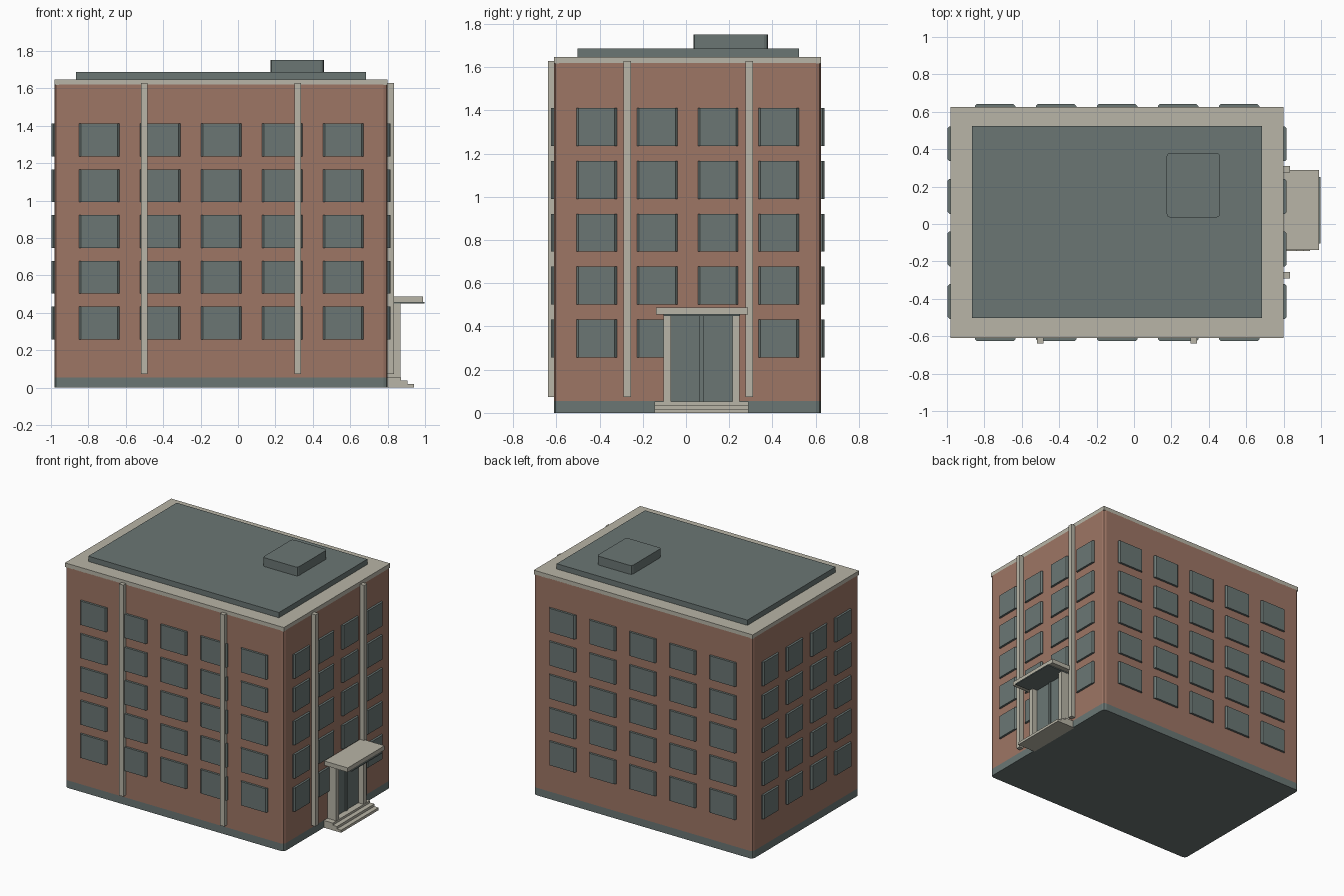
import bpy
import bmesh

cube = bpy.data.objects.get("Cube")
if cube:
    bpy.data.objects.remove(cube, do_unlink=True)


def material(name, rgb):
    mat = bpy.data.materials.new(name)
    mat.use_nodes = True
    mat.diffuse_color = (*rgb, 1)
    mat.node_tree.nodes["Principled BSDF"].inputs["Base Color"].default_value = (*rgb, 1)
    return mat


BRICK = material("brick", (0.34, 0.18, 0.13))
STONE = material("pale_stone", (0.48, 0.46, 0.385))
SLATE = material("slate_green", (0.145, 0.183, 0.175))


def box(name, mat, x, y, z, round_corners=0.0, segments=2):
    """Box from three (low, high) ranges, with optional rounded upright edges."""
    bm = bmesh.new()
    bmesh.ops.create_cube(bm, size=1)
    for v in bm.verts:
        v.co = [r[0] if c < 0 else r[1] for c, r in zip(v.co, (x, y, z))]
    if round_corners:
        upright = [e for e in bm.edges
                   if abs(e.verts[0].co.z - e.verts[1].co.z) > 1e-4]
        bmesh.ops.bevel(bm, geom=upright, offset=round_corners,
                        segments=segments, profile=0.5, affect='EDGES')
    mesh = bpy.data.meshes.new(name)
    bm.to_mesh(mesh)
    bm.free()
    mesh.materials.append(mat)
    obj = bpy.data.objects.new(name, mesh)
    bpy.context.collection.objects.link(obj)
    return obj


def around(centre, size):
    return (centre - size / 2, centre + size / 2)


# Main block
LEFT, RIGHT, FRONT, BACK = -0.98, 0.80, -0.61, 0.625
X, Y = (LEFT, RIGHT), (FRONT, BACK)
box("plinth", SLATE, X, Y, (0, 0.055), 0.022)
box("brick_walls", BRICK, X, Y, (0.055, 1.62), 0.022)
box("cornice", STONE, X, Y, (1.617, 1.648))
box("roof_deck", SLATE, (-0.865, 0.685), (-0.503, 0.523), (1.64, 1.687))
box("roof_hatch", SLATE, (0.175, 0.46), (0.035, 0.38), (1.68, 1.752), 0.018)

# Projecting windows on all four walls
CX, CY, OUT = (LEFT + RIGHT) / 2, (FRONT + BACK) / 2, 0.016
for floor in range(5):
    z = around(0.345 + 0.2445 * floor, 0.175)
    for col in range(5):
        x = around(CX + 0.326 * (col - 2), 0.216)
        for side, wall in (("front", FRONT), ("back", BACK)):
            box(f"{side}_window", SLATE, x, around(wall, 2 * OUT), z, 0.01, 1)
    for col in range(4):
        y = around(CY + 0.281 * (col - 1.5), 0.187)
        box("left_wall_window", SLATE, around(LEFT, 2 * OUT), y, z, 0.01, 1)
        if floor or col != 2:  # the entrance takes this place
            box("entrance_wall_window", SLATE, around(RIGHT, 2 * OUT), y, z, 0.01, 1)

# Tall stone pilasters
for x in (-0.502, 0.319):
    box("front_pilaster", STONE, around(x, 0.035), (-0.64, -0.59), (0.073, 1.628))
for y in (-0.273, 0.293):
    box("side_pilaster", STONE, (0.78, 0.833), around(y, 0.035), (0.073, 1.628))

# Entrance: steps, posts, double door and canopy
for edge, top in ((0.872, 0.053), (0.906, 0.037), (0.94, 0.019)):
    box("entrance_step", STONE, (0.79, edge), (-0.145, 0.29), (0, top))
for y in (-0.087, 0.231):
    box("entrance_post", STONE, (0.79, 0.87), around(y, 0.033), (0.05, 0.452))
for y in ((-0.075, 0.061), (0.081, 0.22)):
    box("door_leaf", SLATE, (0.79, 0.828), y, (0.05, 0.45))
box("door_mullion", SLATE, (0.79, 0.836), (0.061, 0.081), (0.05, 0.45))
box("canopy_slab", STONE, (0.79, 0.99), (-0.14, 0.288), (0.456, 0.488))
box("canopy_soffit", SLATE, (0.79, 0.998), (-0.105, 0.25), (0.449, 0.457))
